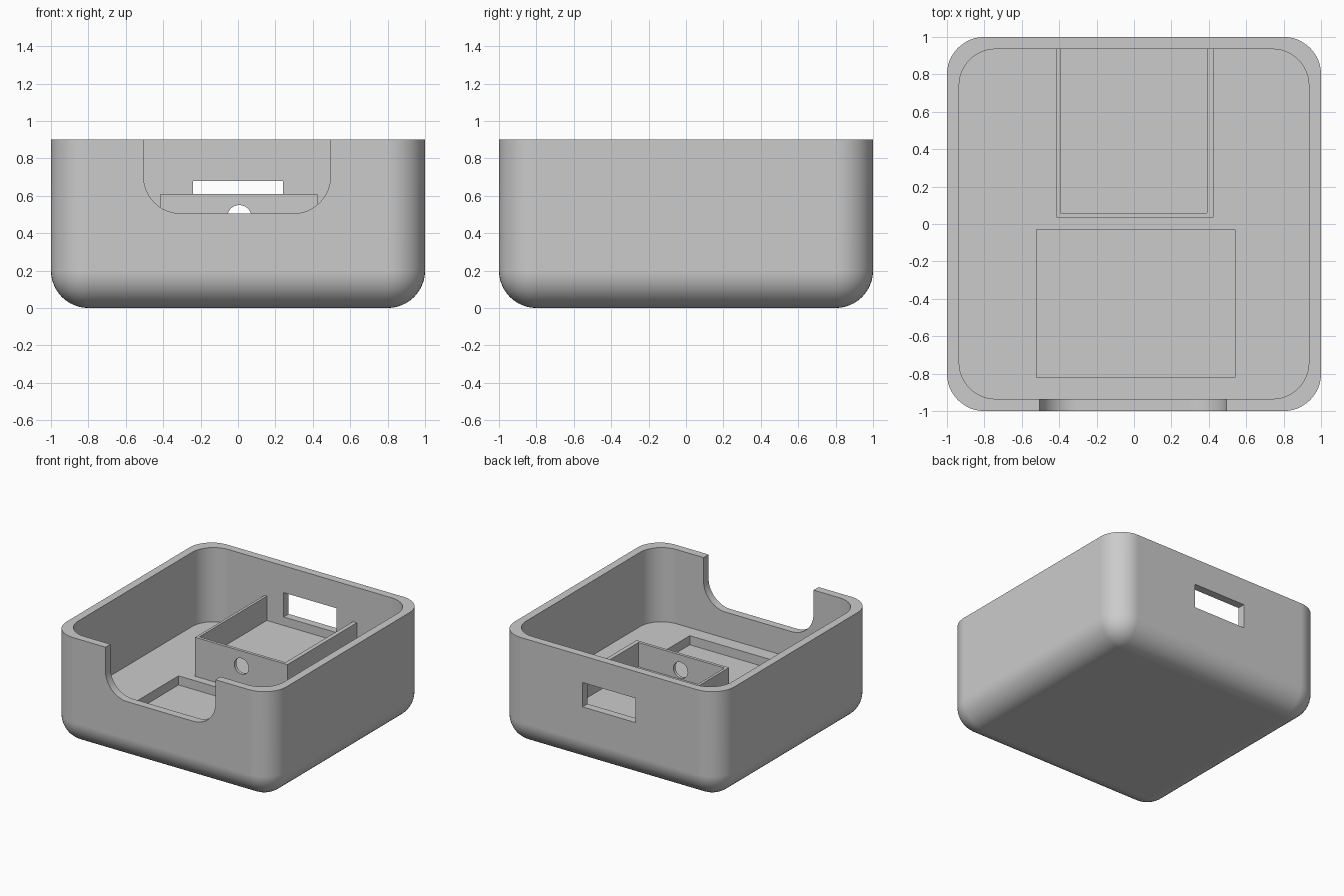
import bpy, bmesh, math

default = bpy.data.objects.get("Cube")
if default:
    bpy.data.objects.remove(default, do_unlink=True)

grey = bpy.data.materials.new("plain grey")
grey.use_nodes = True
colour = (0.6, 0.6, 0.6, 1)
grey.diffuse_color = colour
grey.node_tree.nodes["Principled BSDF"].inputs["Base Color"].default_value = colour


def box(name, low, high, radius=0, picks=None, segments=12):
    """Box between two corners, rounding the edges that picks() accepts."""
    bm = bmesh.new()
    bmesh.ops.create_cube(bm, size=1)
    for v in bm.verts:
        v.co = [high[i] if v.co[i] > 0 else low[i] for i in range(3)]
    if radius:
        edges = [e for e in bm.edges if picks(e.verts[0].co, e.verts[1].co)]
        bmesh.ops.bevel(bm, geom=edges, offset=radius, segments=segments,
                        profile=0.5, affect='EDGES', clamp_overlap=False)
    mesh = bpy.data.meshes.new(name)
    bm.to_mesh(mesh)
    bm.free()
    mesh.materials.append(grey)
    obj = bpy.data.objects.new(name, mesh)
    bpy.context.collection.objects.link(obj)
    return obj


def cut(obj, cutter):
    """Subtract the cutter and remove it."""
    mod = obj.modifiers.new("cut", 'BOOLEAN')
    mod.operation = 'DIFFERENCE'
    mod.solver = 'EXACT'
    mod.object = cutter
    cutter.hide_render = True
    bpy.context.view_layer.objects.active = obj
    bpy.ops.object.modifier_apply(modifier=mod.name)
    bpy.data.objects.remove(cutter, do_unlink=True)


def smooth(obj):
    bpy.ops.object.select_all(action='DESELECT')
    obj.select_set(True)
    bpy.context.view_layer.objects.active = obj
    bpy.ops.object.shade_smooth_by_angle(angle=math.radians(30))
    mod = obj.modifiers.new("even shading", 'WEIGHTED_NORMAL')
    mod.keep_sharp = True


rim, floor, inner = 0.9, 0.29, 0.935


def upright(a, b):
    return abs(a.z - b.z) > 0.1


# Tray body: rounded sides and rounded underside
body = box("tray_body", (-1, -1, 0), (1, 1, rim), 0.2,
           lambda a, b: min(a.z, b.z) < 0.01)

# Hollow interior
cut(body, box("cavity_cutter", (-inner, -inner, floor), (inner, inner, 1.2), 0.195, upright))

# Rectangular recess in the floor
cut(body, box("recess_cutter", (-0.52, -0.82, 0.215), (0.54, -0.03, 0.5)))

# Round-cornered notch in the front wall
cut(body, box("notch_cutter", (-0.505, -1.2, 0.505), (0.495, -0.88, 1.2), 0.2,
              lambda a, b: abs(a.y - b.y) > 0.1 and a.z < 0.6))

# Slot through the back wall
cut(body, box("slot_cutter", (-0.24, 0.88, 0.48), (0.24, 1.2, 0.68)))
smooth(body)

# Raised holder joined to the back wall, with a shallow pocket
holder = box("holder", (-0.415, 0.035, floor - 0.01), (0.425, 0.94, 0.61))
cut(holder, box("pocket_cutter", (-0.393, 0.06, 0.41), (0.39, 1.2, 0.8)))

# Round hole in the front of the holder
bpy.ops.mesh.primitive_cylinder_add(vertices=40, radius=0.065, depth=0.2,
                                    location=(0.007, 0.05, 0.485),
                                    rotation=(math.pi / 2, 0, 0))
cut(holder, bpy.context.object)
smooth(holder)
